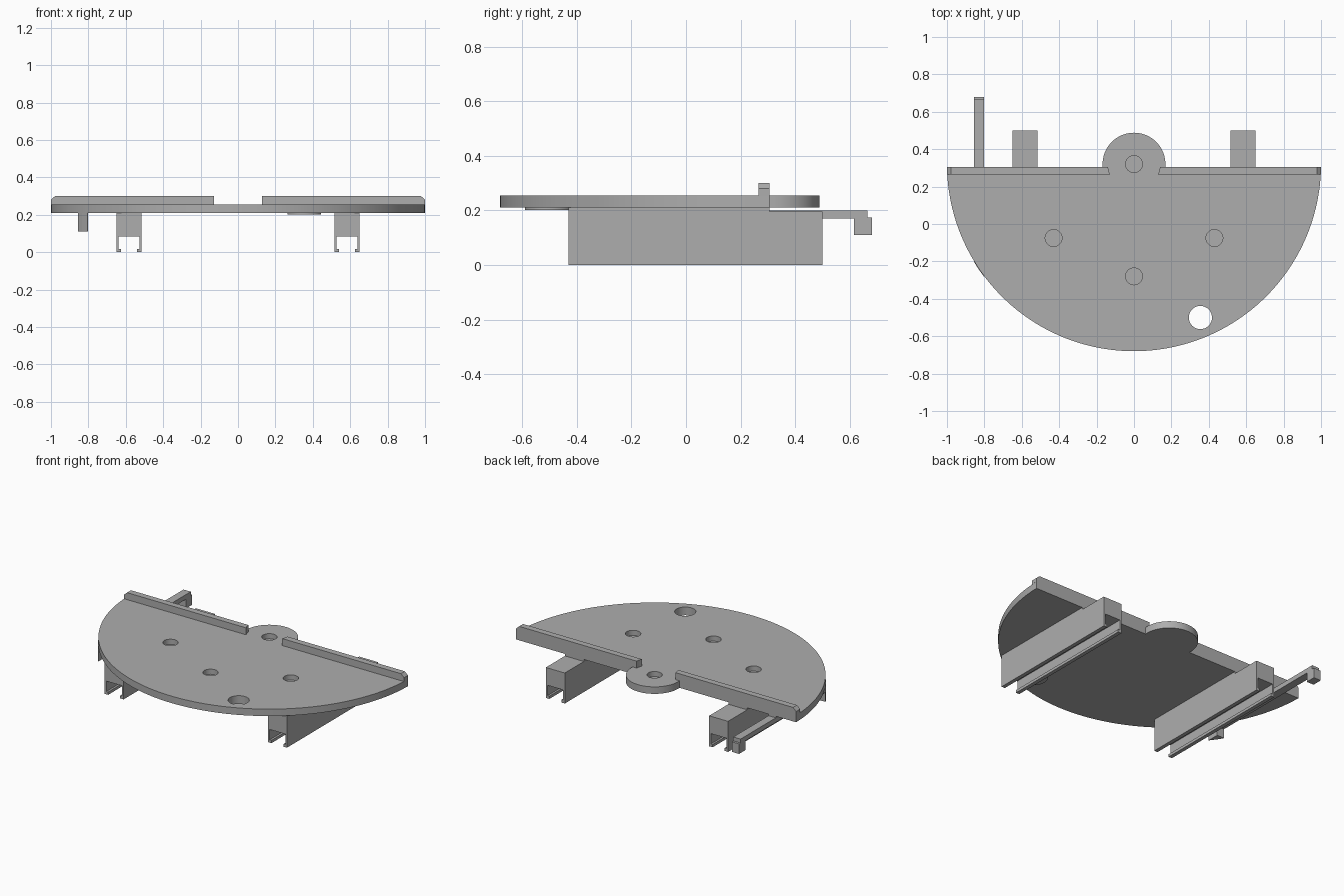
import bpy, bmesh, math
from mathutils import Vector

cube = bpy.data.objects.get("Cube")
if cube:
    bpy.data.objects.remove(cube, do_unlink=True)

grey = bpy.data.materials.new("plain grey")
grey.use_nodes = True
colour = (0.42, 0.42, 0.42, 1)
grey.diffuse_color = colour
grey.node_tree.nodes["Principled BSDF"].inputs["Base Color"].default_value = colour

PIVOT = 0.32            # y of the shared centre of the plate and the tab
BACK = 0.305            # y of the straight back edge
BOTTOM, TOP = 0.21, 0.255


def prism(name, points, axis, low, high):
    """Extrude a 2D outline along one axis, from low to high."""
    def place(a, b, c):
        return Vector({"x": (c, a, b), "y": (a, c, b), "z": (a, b, c)}[axis])
    bm = bmesh.new()
    face = bm.faces.new([bm.verts.new(place(a, b, low)) for a, b in points])
    moved = bmesh.ops.extrude_face_region(bm, geom=[face])["geom"]
    verts = [v for v in moved if isinstance(v, bmesh.types.BMVert)]
    bmesh.ops.translate(bm, verts=verts, vec=place(0, 0, high - low))
    bmesh.ops.recalc_face_normals(bm, faces=bm.faces)
    mesh = bpy.data.meshes.new(name)
    bm.to_mesh(mesh)
    bm.free()
    mesh.materials.append(grey)
    obj = bpy.data.objects.new(name, mesh)
    bpy.context.collection.objects.link(obj)
    return obj


def arc(x, y, r, start, end, n):
    return [(x + r * math.cos(start + (end - start) * i / n),
             y + r * math.sin(start + (end - start) * i / n)) for i in range(n + 1)]


def disc(name, x, y, r, low, high, n=48):
    return prism(name, arc(x, y, r, 0, math.tau, n)[:-1], "z", low, high)


def activate(obj):
    bpy.ops.object.select_all(action="DESELECT")
    obj.select_set(True)
    bpy.context.view_layer.objects.active = obj


def cut(obj, cutter, operation="DIFFERENCE"):
    activate(obj)
    mod = obj.modifiers.new("cut", "BOOLEAN")
    mod.operation, mod.object, mod.solver = operation, cutter, "EXACT"
    bpy.ops.object.modifier_apply(modifier=mod.name)
    bpy.data.objects.remove(cutter, do_unlink=True)


def smooth(obj):
    activate(obj)
    bpy.ops.object.shade_smooth_by_angle(angle=math.radians(30))


# Half-round plate with the round tab at the middle of its back edge
drop = PIVOT - BACK
tab_r = 0.168
tilt, tab_tilt = math.asin(drop), math.asin(drop / tab_r)
outline = arc(0, PIVOT, 1, math.pi + tilt, math.tau - tilt, 96)
outline += arc(0, PIVOT, tab_r, -tab_tilt, math.pi + tab_tilt, 40)
plate = prism("plate", outline, "z", BOTTOM, TOP)

# Blind screw holes, and one through hole with a collar below
for x, y in ((0, PIVOT), (-0.43, -0.075), (0.43, -0.075), (0, -0.28)):
    cut(plate, disc("hole_cutter", x, y, 0.045, BOTTOM + 0.012, TOP + 0.1))
hole = (0.355, -0.5)
cut(plate, disc("through_cutter", *hole, 0.062, 0.1, 0.4))
collar = disc("hole_collar", *hole, 0.09, 0.202, BOTTOM)
cut(collar, disc("through_cutter", *hole, 0.062, 0.1, 0.4))
smooth(plate)
smooth(collar)

for side, label in ((1, "left"), (-1, "right")):
    # Raised back lip with a chamfered outer end and a curved inner end
    profile = [(0.1, TOP), (1, TOP), (1, 0.28), (0.978, 0.3), (0.1, 0.3)]
    lip = prism(label + "_back_lip", [(side * x, z) for x, z in profile], "y", 0.265, BACK)
    cut(lip, disc("lip_cutter", 0, PIVOT, 0.14, 0.2, 0.4))
    smooth(lip)

    # Channel rail: a solid top, two thin legs and small inward feet
    half = [(0.0675, 0.197), (0.0675, 0), (0.043, 0), (0.043, 0.018),
            (0.056, 0.018), (0.056, 0.085)]
    section = half + [(-x, z) for x, z in reversed(half)]
    prism(label + "_rail", [(side * 0.583 + x, z) for x, z in section], "y", -0.43, 0.5)
    top = [(side * 0.583 + x, z) for x, z in
           ((-0.0675, 0.197), (0.0675, 0.197), (0.0675, BOTTOM), (-0.0675, BOTTOM))]
    prism(label + "_rail_pad", top, "y", -0.43, BACK)

# Long latch arm with a hook at the back and a leg trimmed to the plate's rim
path = [(-0.28, BOTTOM), (BACK, BOTTOM), (BACK, 0.2), (0.665, 0.2), (0.665, 0.175),
        (0.68, 0.175), (0.68, 0.11), (0.615, 0.11), (0.615, 0.17),
        (-0.2, 0.17), (-0.2, 0.11), (-0.28, 0.11)]
latch = prism("latch_arm", path, "x", -0.855, -0.803)
cut(latch, disc("rim_cutter", 0, PIVOT, 1.003, 0, 0.4, 96), "INTERSECT")
